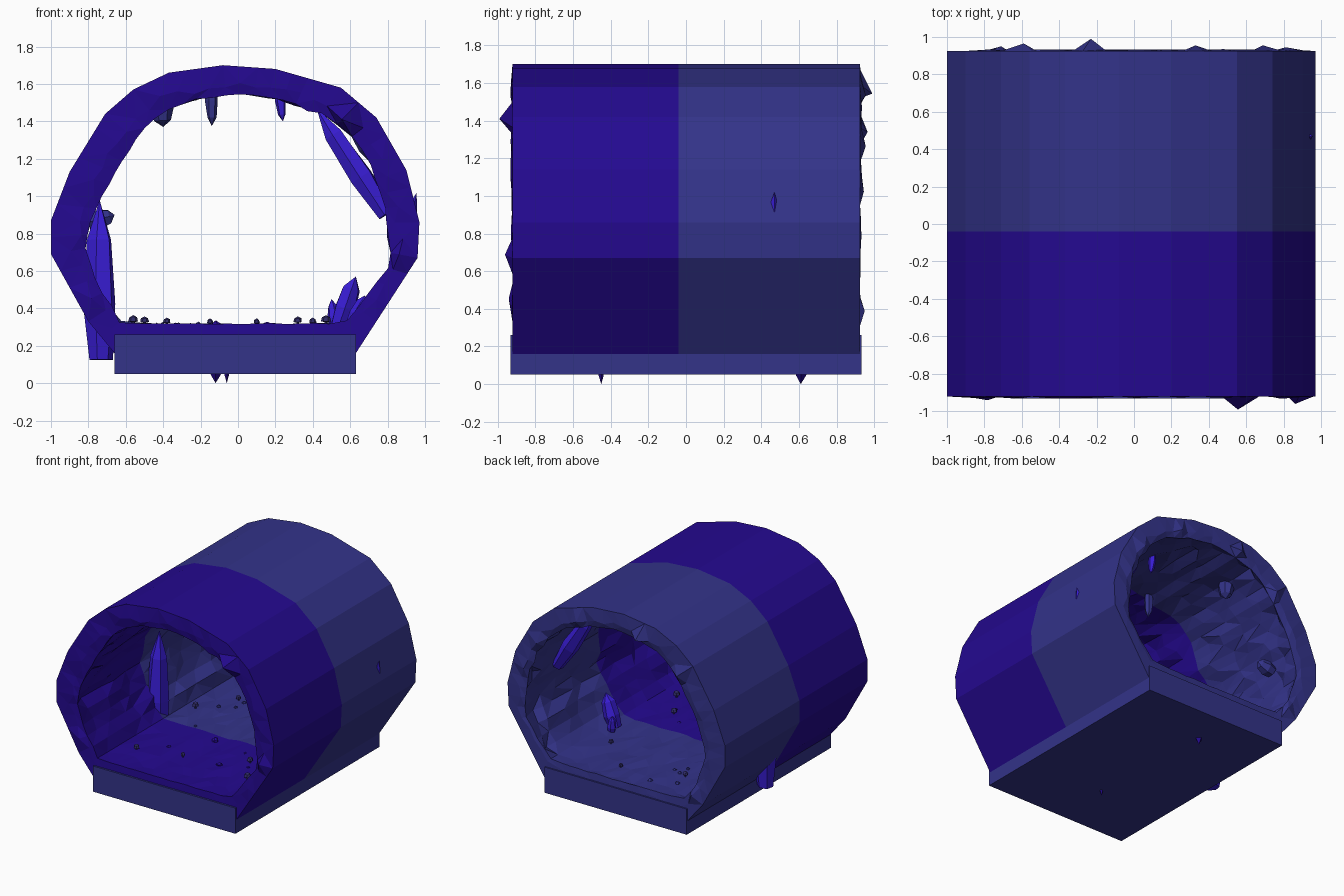
import bpy, bmesh, math, random
from mathutils import Vector, noise

if "Cube" in bpy.data.objects:
    bpy.data.objects.remove(bpy.data.objects["Cube"])

random.seed(7)


def material(name, rgb):
    m = bpy.data.materials.new(name)
    m.diffuse_color = (*rgb, 1)
    m.use_nodes = True
    m.node_tree.nodes["Principled BSDF"].inputs["Base Color"].default_value = m.diffuse_color
    return m


INDIGO = material("indigo rock", (0.0176, 0.0028, 0.28))
SLATE = material("slate blue rock", (0.033, 0.033, 0.25))
CRYSTAL = material("bright blue crystal", (0.04, 0.012, 0.66))
MUSHROOM = material("dark mushroom", (0.03, 0.025, 0.14))


def finish(name, bm, *mats):
    bmesh.ops.recalc_face_normals(bm, faces=bm.faces)
    me = bpy.data.meshes.new(name)
    bm.to_mesh(me)
    bm.free()
    for m in mats:
        me.materials.append(m)
    ob = bpy.data.objects.new(name, me)
    bpy.context.collection.objects.link(ob)
    return ob


# Cross-sections (x, z): outer shell and cave opening
OUTER = [(.63, .16), (.96, .67), (.97, .86), (.90, 1.14), (.74, 1.42), (.55, 1.58),
         (.20, 1.68), (-.08, 1.70), (-.37, 1.66), (-.56, 1.57), (-.71, 1.44),
         (-.90, 1.13), (-1.0, .87), (-1.0, .69), (-.80, .33), (-.66, .16)]
INNER = [(.57, .325), (.66, .45), (.79, .64), (.79, .80), (.77, .95), (.68, 1.17),
         (.58, 1.33), (.44, 1.42), (.20, 1.50), (0, 1.53), (-.20, 1.50), (-.40, 1.44),
         (-.50, 1.34), (-.60, 1.20), (-.75, .93), (-.80, .72), (-.72, .50), (-.60, .325)]
CENTRE = Vector((0, .85))
SEAM = -.04


def cast(poly, d):
    """Point where the ray from CENTRE along d crosses the polygon."""
    for i, p in enumerate(poly):
        a = Vector(p) - CENTRE
        e = Vector(poly[(i + 1) % len(poly)]) - CENTRE - a
        den = d.x * e.y - d.y * e.x
        if abs(den) < 1e-9:
            continue
        t = (a.x * e.y - a.y * e.x) / den
        u = (a.x * d.y - a.y * d.x) / den
        if t > 0 and -1e-6 <= u <= 1 + 1e-6:
            return CENTRE + d * t
    return CENTRE + d * .7


outer = []
for i, p in enumerate(OUTER):
    a, b = Vector(p), Vector(OUTER[(i + 1) % len(OUTER)])
    k = max(2, round((b - a).length / .1))
    outer += [a.lerp(b, j / k) for j in range(k)]
inner = [cast(INNER, (p - CENTRE).normalized()) for p in outer]
N = len(outer)


def spiked_rim(y, sign, spikes):
    """Ring in the middle of an end face, with a few points pulled outward."""
    ring = []
    for o, q in zip(outer, inner):
        p = o.lerp(q, random.uniform(.45, .75))
        push = random.uniform(-.005, .012) if p.y > .4 else -.004
        ring.append(Vector((p.x, y + sign * push, p.y)))
    for x, z, depth in spikes:
        v = min(ring, key=lambda w: (w.x - x) ** 2 + (w.z - z) ** 2)
        v.y = y + sign * depth
    return ring


def rough_ring(y, edge):
    """One ring of the rocky inside wall, stretched along the tunnel."""
    ring = []
    for o, q in zip(outer, inner):
        d = (q - CENTRE).normalized()
        n = noise.noise(Vector((q.x * 7, y * 1.5, q.y * 7))) * .5 + .5
        amp = .035 if q.y < .34 else .10
        off = amp * (.55 * n + .45 * random.random()) * (.4 if edge else 1)
        p = q + d * off
        jy = 0 if edge or y == SEAM else random.uniform(-.06, .06)
        ring.append(Vector((p.x, y + jy, p.y)))
    return ring


# Tunnel shell: outside, end rims and rocky inside in one skin
rings = [[Vector((p.x, y, p.y)) for p in outer] for y in (.925, SEAM, -.922)]
rings.append(spiked_rim(-.922, -1, [(.57, 1.41, .07), (.84, .68, .04), (-.82, .45, .02),
                                    (-.4, 1.55, .012)]))
inside_y = [-.915, -.76, -.58, -.4, -.22, SEAM, .14, .32, .5, .68, .82, .915]
rings += [rough_ring(y, abs(y) > .9) for y in inside_y]
rings.append(spiked_rim(.925, 1, [(-.25, 1.58, .065), (-.56, 1.33, .04), (.3, 1.56, .03),
                                  (.72, 1.25, .03), (.85, 1.05, .02), (-.72, .42, .025)]))
bm = bmesh.new()
vs = [[bm.verts.new(p) for p in r] for r in rings]
for i, r in enumerate(vs):
    s = vs[(i + 1) % len(vs)]
    for j in range(N):
        k = (j + 1) % N
        f = bm.faces.new((r[j], r[k], s[k], s[j]))
        f.material_index = 0 if (r[0].co.y + s[0].co.y) / 2 < SEAM else 1
bmesh.ops.triangulate(bm, faces=[f for f in bm.faces])
finish("tunnel_shell", bm, INDIGO, SLATE)

# Base slab
bm = bmesh.new()
bmesh.ops.create_cube(bm, size=1)
for v in bm.verts:
    v.co = (-.015 + v.co.x * 1.29, v.co.y * 1.866, .155 + v.co.z * .21)
finish("base_slab", bm, SLATE)


def shard(name, start, end, radius, mat, sides=6, profile=((0, .7), (.35, 1), (.75, .75))):
    """Faceted column from a flat base to a pointed tip."""
    a, b = Vector(start), Vector(end)
    q = (b - a).to_track_quat('Z', 'Y')
    bm = bmesh.new()
    rows = []
    for t, s in profile:
        c = a.lerp(b, t)
        rows.append([bm.verts.new(c + q @ Vector((math.cos(w), math.sin(w), 0)) * radius * s
                                  * random.uniform(.85, 1.1))
                     for w in (math.tau * i / sides for i in range(sides))])
    tip = bm.verts.new(b)
    bm.faces.new(rows[0])
    for i in range(sides):
        k = (i + 1) % sides
        for r, s in zip(rows, rows[1:]):
            bm.faces.new((r[i], r[k], s[k], s[i]))
        bm.faces.new((rows[-1][i], rows[-1][k], tip))
    return finish(name, bm, mat)


# Crystals on the walls and floor
shard("left_wall_crystal", (-.735, .02, .125), (-.74, .04, .98), .09, CRYSTAL)
shard("right_wall_crystal", (.79, .53, .90), (.42, .58, 1.47), .07, CRYSTAL)
shard("floor_crystal_large", (.54, .14, .31), (.63, .14, .57), .065, CRYSTAL)
shard("floor_crystal_small", (.52, .22, .30), (.50, .24, .45), .035, CRYSTAL)
shard("floor_crystal_side", (.60, .05, .32), (.68, .03, .47), .035, CRYSTAL)
shard("outer_crystal", (.90, .46, .82), (.955, .47, 1.02), .05, CRYSTAL, 4,
      ((0, .2), (.25, 1), (.4, .75)))

# Hanging stones under the roof
drop = ((0, .8), (.4, 1), (.8, .7))
shard("hanging_stone_left", (-.41, .59, 1.54), (-.40, .59, 1.37), .065, SLATE, 7, drop)
shard("hanging_stone_middle", (-.14, 0, 1.60), (-.14, 0, 1.375), .036, SLATE, 6, drop)
shard("hanging_crystal", (.22, .48, 1.58), (.24, .48, 1.40), .03, CRYSTAL, 5, drop)
shard("left_wall_stone", (-.80, .65, .86), (-.66, .65, .90), .06, SLATE, 6, drop)

# Small spikes below the slab
for i, (x, y, r) in enumerate(((-.12, .61, .027), (-.06, -.45, .015))):
    shard(f"bottom_spike_{i + 1}", (x, y, .08), (x, y, 0), r, INDIGO, 4,
          ((0, 1), (.4, 1)))

# Little mushrooms and pebbles on the cave floor
spots = [(.32, -.3, .03), (.47, -.55, .035), (.40, .4, .025), (-.50, -.6, .03),
         (-.56, .25, .035), (-.38, .55, .025), (.1, .7, .022), (-.15, -.5, .022)]
for i, (x, y, s) in enumerate(spots):
    shard(f"mushroom_{i + 1}", (x, y, .29), (x, y, .318 + s * 1.3), s, MUSHROOM, 6,
          ((0, .25), (.5, .25), (.55, .8), (.85, .6)))
for i in range(12):
    bm = bmesh.new()
    bmesh.ops.create_icosphere(bm, subdivisions=1, radius=random.uniform(.015, .03))
    c = Vector((random.uniform(-.5, .48), random.uniform(-.8, .8), .305))
    for v in bm.verts:
        v.co = c + v.co * random.uniform(.8, 1.1)
    finish(f"pebble_{i + 1}", bm, INDIGO if c.y < SEAM else SLATE)
